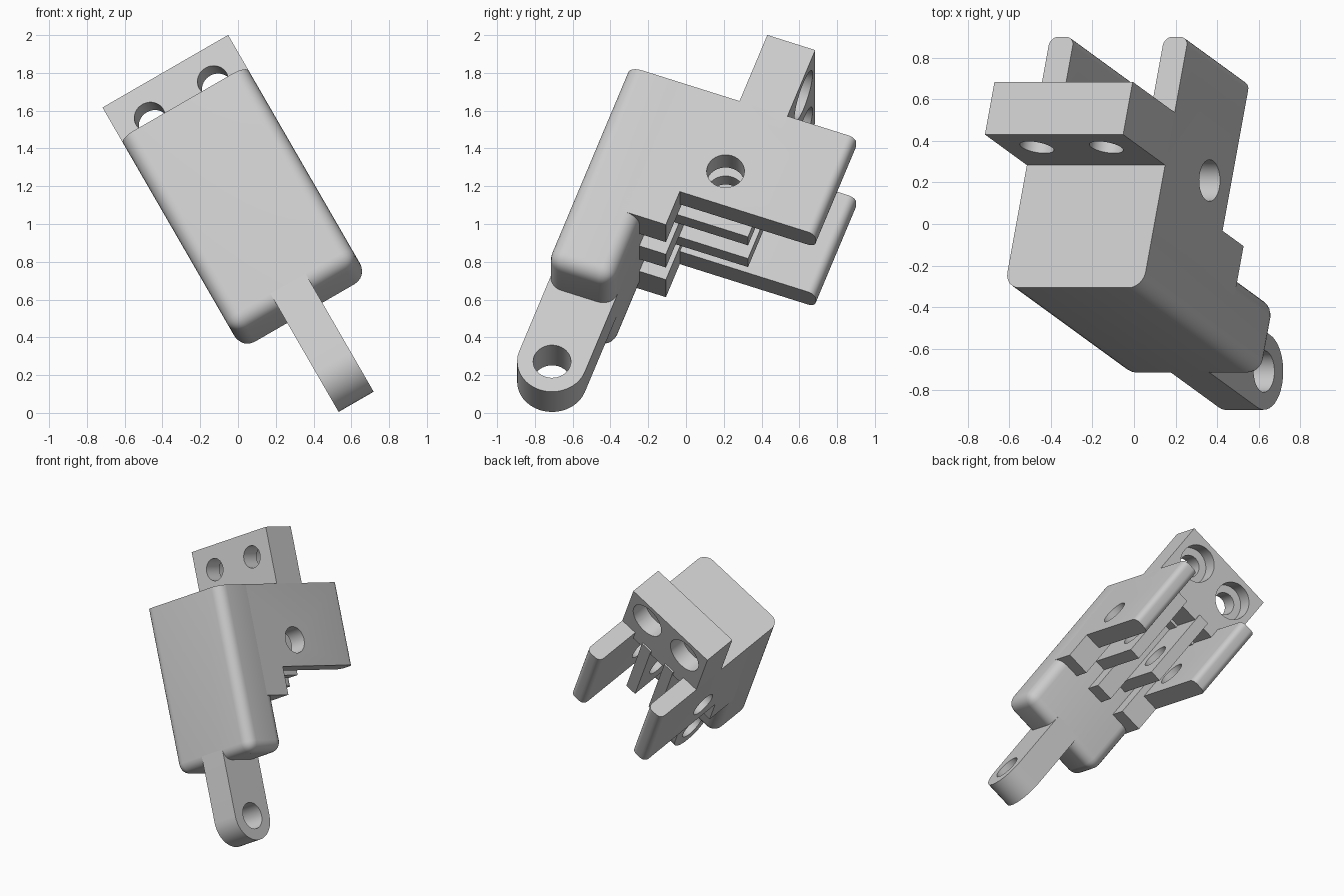
import bpy, bmesh
from math import radians, pi, sin, cos
from mathutils import Matrix, Vector

old = bpy.data.objects.get("Cube")
if old:
    bpy.data.objects.remove(old, do_unlink=True)

grey = bpy.data.materials.new("light grey")
grey.use_nodes = True
COLOUR = (0.6, 0.6, 0.6, 1)
grey.diffuse_color = COLOUR
grey.node_tree.nodes["Principled BSDF"].inputs["Base Color"].default_value = COLOUR

# The whole part is tilted; local axes are width, depth, length
TILT = (Matrix.Rotation(radians(-30), 4, 'Y') @ Matrix.Rotation(radians(-20), 4, 'X')
        @ Matrix.Translation((0.571, 0, 0)))
HALF = 0.384
FRONT, BACK, TOP, FILLET = -0.825, -0.455, 1.37, 0.08


def finish(bm, name):
    bmesh.ops.recalc_face_normals(bm, faces=bm.faces)
    mesh = bpy.data.meshes.new(name)
    bm.to_mesh(mesh)
    bm.free()
    mesh.materials.append(grey)
    obj = bpy.data.objects.new(name, mesh)
    bpy.context.collection.objects.link(obj)
    obj.matrix_world = TILT
    return obj


def prism(name, profile, x0, x1, rounded=None, radius=FILLET):
    """Extrude a depth/length profile across the width, rounding chosen edges."""
    bm = bmesh.new()
    face = bm.faces.new([bm.verts.new((x0, y, z)) for y, z in profile])
    new = bmesh.ops.extrude_face_region(bm, geom=[face])["geom"]
    bmesh.ops.translate(bm, vec=(x1 - x0, 0, 0),
                        verts=[v for v in new if isinstance(v, bmesh.types.BMVert)])
    if rounded:
        edges = [e for e in bm.edges if rounded(e.verts[0].co, e.verts[1].co)]
        bmesh.ops.bevel(bm, geom=edges, offset=radius, segments=6, profile=0.5,
                        affect='EDGES', clamp_overlap=True)
    return finish(bm, name)


def rect(y0, y1, z0, z1):
    return [(y0, z0), (y1, z0), (y1, z1), (y0, z1)]


def drill(obj, centre, axis, radius, depth):
    """Cut a round hole centred on a point along the given axis."""
    bm = bmesh.new()
    turn = Vector((0, 0, 1)).rotation_difference(Vector(axis)).to_matrix().to_4x4()
    bmesh.ops.create_cone(bm, cap_ends=True, segments=40, radius1=radius, radius2=radius,
                          depth=depth, matrix=Matrix.Translation(centre) @ turn)
    cutter = finish(bm, "hole_cutter")
    cutter.hide_render = True
    mod = obj.modifiers.new("hole", 'BOOLEAN')
    mod.object, mod.operation, mod.solver = cutter, 'DIFFERENCE', 'EXACT'
    bpy.context.view_layer.objects.active = obj
    bpy.ops.object.modifier_apply(modifier=mod.name)
    bpy.data.objects.remove(cutter, do_unlink=True)


parts = []

# Main block, rounded everywhere except around its top
body = prism("body", rect(FRONT, BACK, 0.11, TOP), -HALF, HALF,
             lambda a, b: min(a.z, b.z) < TOP - 0.01)
parts.append(body)

# Lever arm with rounded end and eye
arm_mid, arm_r, eye_z = (FRONT + BACK) / 2, (BACK - FRONT) / 2, -0.315
arc = [(arm_mid - arm_r * cos(pi * i / 20), eye_z - arm_r * sin(pi * i / 20)) for i in range(21)]
arm = prism("arm", arc + [(BACK, 0.4), (FRONT, 0.4)], -0.107, 0.107)
drill(arm, (0, arm_mid, eye_z), (1, 0, 0), 0.1, 1)
parts.append(arm)

# Side walls, inner shoulders and thin ribs, mirrored
wall_shape = [(-0.56, 0.527), (-0.305, 0.527), (-0.305, 0.742),
              (0.46, 0.742), (0.46, TOP), (-0.56, TOP)]
PIN = (0, -0.12, 0.942)
for side, label in ((1, "left"), (-1, "right")):
    wall = prism(label + "_wall", wall_shape, side * 0.25, side * HALF,
                 lambda a, b: min(a.y, b.y) > 0.4 and abs(a.z - b.z) > 0.1, 0.045)
    rib = prism(label + "_rib", rect(-0.5, 0.085, 0.727, TOP - 0.03), side * 0.07, side * 0.16)
    for piece in (wall, rib):
        drill(piece, PIN, (1, 0, 0), 0.1, 2)
    shoulder = prism(label + "_shoulder", rect(-0.5, -0.305, 0.527, TOP - 0.02),
                     side * 0.199, side * 0.26)
    parts += [wall, rib, shoulder]

# Middle rib and the roof joining the walls
parts.append(prism("middle_rib", rect(-0.5, -0.305, 0.527, TOP - 0.02), -0.07, 0.07))
parts.append(prism("roof", rect(-0.5, -0.197, 1.27, TOP), -HALF + 0.05, HALF - 0.05))

# Mounting bracket with two counterbored holes
bracket = prism("bracket", rect(-0.197, 0.073, TOP - 0.08, 1.8), -HALF, HALF)
for side in (1, -1):
    drill(bracket, (side * 0.193, 0, 1.62), (0, 1, 0), 0.083, 2)
    drill(bracket, (side * 0.193, 0.073, 1.62), (0, 1, 0), 0.14, 0.26)
parts.append(bracket)

# Smooth rounded surfaces, keep corners crisp
bpy.ops.object.select_all(action='DESELECT')
for obj in parts:
    obj.select_set(True)
bpy.context.view_layer.objects.active = body
bpy.ops.object.shade_smooth_by_angle(angle=radians(30))
